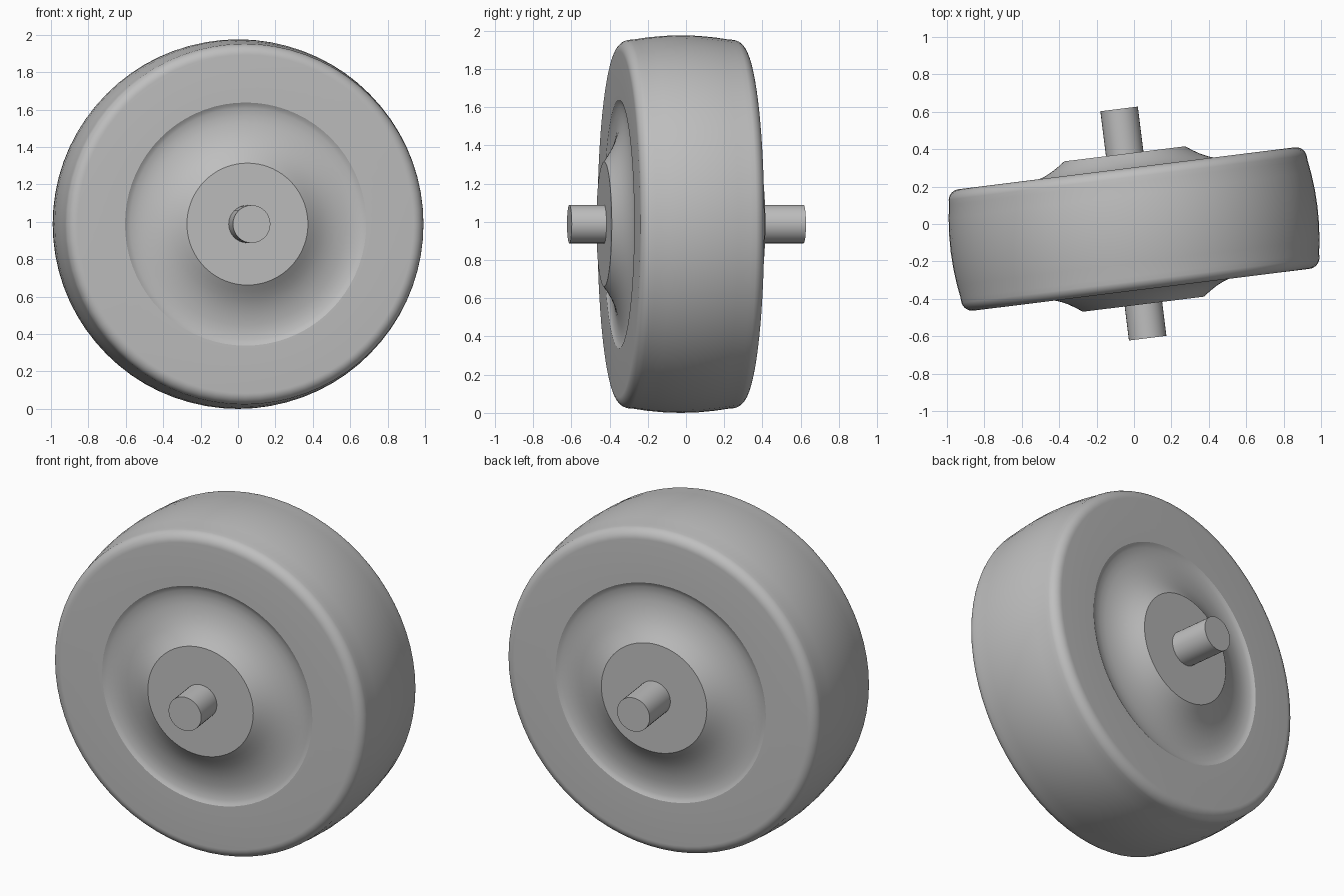
import bpy, bmesh
from math import sin, cos, pi, radians

cube = bpy.data.objects.get("Cube")
if cube:
    bpy.data.objects.remove(cube, do_unlink=True)

grey = bpy.data.materials.new("plain grey")
grey.use_nodes = True
colour = (0.52, 0.52, 0.52, 1)
grey.diffuse_color = colour
grey.node_tree.nodes["Principled BSDF"].inputs["Base Color"].default_value = colour

YAW = radians(7.1)       # the whole wheel is steered slightly
CENTRE_Z = 0.988


def lathe(name, profile, sides, offset=0.0):
    """Turn (radius, axial) points, capped at both ends, about the axle."""
    bm = bmesh.new()
    rings = [[bm.verts.new((r * cos(2 * pi * i / sides), r * sin(2 * pi * i / sides), a))
              for i in range(sides)] for r, a in profile]
    for low, high in zip(rings, rings[1:]):
        for i in range(sides):
            j = (i + 1) % sides
            bm.faces.new((low[i], low[j], high[j], high[i]))
    bm.faces.new(rings[0])
    bm.faces.new(rings[-1])
    bmesh.ops.recalc_face_normals(bm, faces=bm.faces)
    mesh = bpy.data.meshes.new(name)
    bm.to_mesh(mesh)
    bm.free()
    mesh.materials.append(grey)
    obj = bpy.data.objects.new(name, mesh)
    bpy.context.collection.objects.link(obj)
    obj.rotation_euler = (-pi / 2, 0, YAW)
    obj.location = (-sin(YAW) * offset - 0.003, cos(YAW) * offset, CENTRE_Z)
    bpy.ops.object.select_all(action='DESELECT')
    obj.select_set(True)
    bpy.context.view_layer.objects.active = obj
    bpy.ops.object.shade_smooth_by_angle(angle=radians(19))
    return obj


# Wheel: flat hub, flared dish, flat side wall, rounded shoulder, crowned tread
dish = [(0.326, 0.405), (0.36, 0.381), (0.40, 0.356), (0.44, 0.337), (0.49, 0.320),
        (0.54, 0.311), (0.58, 0.308), (0.62, 0.313), (0.637, 0.319), (0.65, 0.327)]
shoulder = [(0.905 + 0.06 * sin(t * pi / 18), 0.267 + 0.06 * cos(t * pi / 18))
            for t in range(9)]
tread = [(0.988 - 0.022 * (a / 0.25) ** 2, a) for a in (0.25, 0.18, 0.09)]
half = dish + shoulder + tread
profile = half + [(0.988, 0)] + [(r, -a) for r, a in reversed(half)]
lathe("wheel", profile, 72, offset=-0.027)

# Axle through both sides
lathe("axle", [(0.101, -0.615), (0.101, 0.62)], 32)
